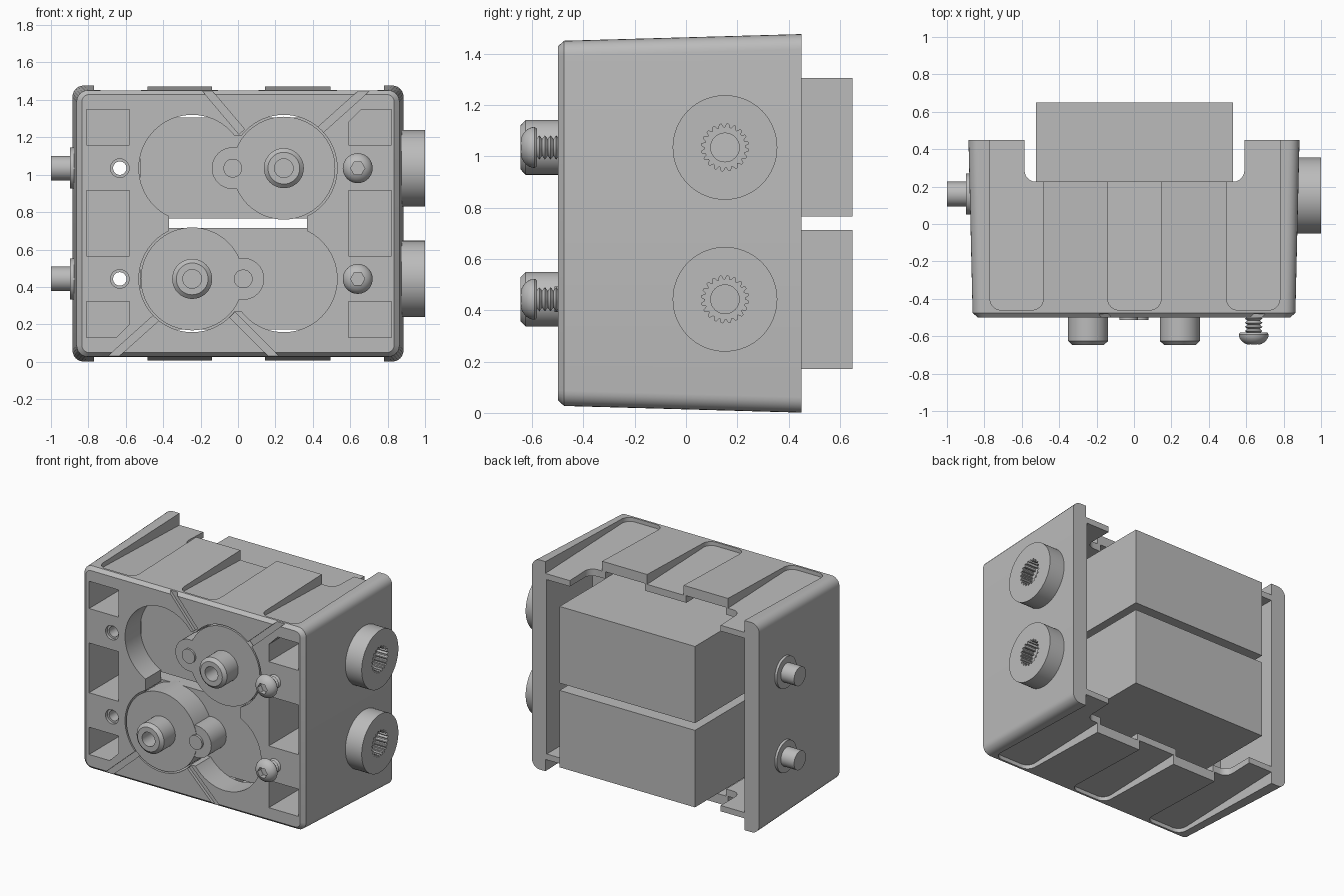
import bpy, bmesh, math
from mathutils import Matrix, Vector

cube = bpy.data.objects.get("Cube")
if cube:
    bpy.data.objects.remove(cube, do_unlink=True)

grey = bpy.data.materials.new("mid grey")
grey.use_nodes = True
grey.diffuse_color = (0.5, 0.5, 0.5, 1)
grey.node_tree.nodes["Principled BSDF"].inputs["Base Color"].default_value = (0.5, 0.5, 0.5, 1)

FRONT = Matrix.Rotation(math.pi / 2, 4, 'X')
LEFT = Matrix.Rotation(math.pi / 2, 4, 'Y')
RIGHT = Matrix.Rotation(-math.pi / 2, 4, 'Y')
UPPER, LOWER = 1.035, 0.443
MID = (UPPER + LOWER) / 2


def loft(name, rings, matrix=None):
    """Closed skin through equal-length rings, capped at both ends."""
    bm = bmesh.new()
    loops = [[bm.verts.new(p) for p in ring] for ring in rings]
    n = len(loops[0])
    for a, b in zip(loops, loops[1:]):
        for i in range(n):
            j = (i + 1) % n
            bm.faces.new((a[i], a[j], b[j], b[i]))
    bm.faces.new(loops[0][::-1])
    bm.faces.new(loops[-1])
    bmesh.ops.recalc_face_normals(bm, faces=bm.faces)
    mesh = bpy.data.meshes.new(name)
    bm.to_mesh(mesh)
    bm.free()
    if matrix:
        mesh.transform(matrix)
    mesh.materials.append(grey)
    obj = bpy.data.objects.new(name, mesh)
    bpy.context.collection.objects.link(obj)
    return obj


def circle(cx, cy, r, n=48):
    return [(cx + r * math.cos(math.tau * i / n), cy + r * math.sin(math.tau * i / n)) for i in range(n)]


def rect(x0, x1, y0, y1):
    return [(x0, y0), (x1, y0), (x1, y1), (x0, y1)]


def rounded(x0, x1, y0, y1, r, n=6):
    pts = []
    corners = [(x1 - r, y1 - r), (x0 + r, y1 - r), (x0 + r, y0 + r), (x1 - r, y0 + r)]
    for k, (cx, cy) in enumerate(corners):
        for i in range(n + 1):
            a = math.pi / 2 * (k + i / n)
            pts.append((cx + r * math.cos(a), cy + r * math.sin(a)))
    return pts


def prism(name, outline, axis, a, b):
    put = {'x': lambda p, t: (t, p[0], p[1]),
           'y': lambda p, t: (p[0], t, p[1]),
           'z': lambda p, t: (p[0], p[1], t)}[axis]
    return loft(name, [[put(p, t) for p in outline] for t in (a, b)])


def lathe(name, profile, at, turn, n=40):
    rings = [[(x, y, t) for x, y in circle(0, 0, r, n)] for r, t in profile]
    return loft(name, rings, Matrix.Translation(at) @ turn)


def cut(target, cutter):
    mod = target.modifiers.new("cut", 'BOOLEAN')
    mod.operation = 'DIFFERENCE'
    mod.solver = 'EXACT'
    mod.object = cutter
    bpy.context.view_layer.objects.active = target
    bpy.ops.object.modifier_apply(modifier=mod.name)
    bpy.data.objects.remove(cutter, do_unlink=True)


def carve(target, outline, axis, a, b):
    cut(target, prism("cutter", outline, axis, a, b))


# Tapered housing shell with a chamfered front rim
shell = []
for y, hw, hh, r in ((-0.5, 0.835, 0.69, 0.04), (-0.475, 0.863, 0.712, 0.06), (0.45, 0.885, 0.738, 0.06)):
    shell.append([(x, y, z + MID) for x, z in rounded(-hw, hw, -hh, hh, r)])
housing = loft("housing", shell)

# Hollow interior, open at the back
carve(housing, rect(-0.56, 0.56, 0.125, 1.353), 'y', -0.33, 0.7)
carve(housing, rect(-0.77, 0.77, 0.125, 1.353), 'y', -0.07, 0.7)
for x0, x1 in ((-0.47, -0.16), (0.16, 0.47)):
    carve(housing, rect(x0, x1, 0.075, 1.403), 'y', -0.3, 0.7)

# Channels on the top and bottom, deeper towards the back
for x0, x1 in ((-0.77, -0.485), (-0.14, 0.145), (0.495, 0.78)):
    for side in (1, -1):
        channel = prism("cutter", rounded(x0, x1, -0.46, 0.8, 0.06), 'z', 0.685, 0.9)
        for v in channel.data.vertices:
            v.co.z = MID + side * (v.co.z - 0.033 * (v.co.y + 0.46))
        if side < 0:
            channel.data.flip_normals()
        cut(housing, channel)

# Rear notch between the side walls
carve(housing, rounded(-0.585, 0.59, 0.226, 0.9, 0.06), 'z', -0.2, 1.7)

# Clover-shaped front opening
for z in (UPPER, LOWER):
    for x in (-0.245, 0.245):
        carve(housing, circle(x, z, 0.285, 64), 'y', -0.7, -0.25)
carve(housing, rect(-0.37, 0.37, 0.6, 0.88), 'y', -0.7, -0.25)
carve(housing, rect(-0.08, 0.08, 0.27, 1.208), 'y', -0.7, -0.25)

# Deep front pockets; two have a clipped corner
for x0, x1 in ((-0.81, -0.58), (0.59, 0.82)):
    for z0, z1 in ((0.13, 0.322), (0.565, 0.915), (1.158, 1.35)):
        outline = rect(x0, x1, z0, z1)
        if x0 > 0 and z0 > 1:
            outline[3:] = [(x0 + 0.07, z1), (x0, z1 - 0.07)]
        if x0 < 0 and z1 < 0.5:
            outline[1:2] = [(x1 - 0.07, z0), (x1, z0 + 0.07)]
        carve(housing, outline, 'y', -0.7, -0.11)

# Diagonal grooves in the front face
for start, end in (((-0.2, 1.49), (0.02, 1.23)), ((0.72, 1.49), (0.43, 1.23)),
                   ((-0.71, -0.01), (-0.42, 0.25)), ((0.23, -0.01), (-0.03, 0.25))):
    a, b = Vector(start), Vector(end)
    side = (b - a).orthogonal().normalized() * 0.02
    carve(housing, [a - side, b - side, b + side, a + side], 'y', -0.7, -0.48)

# Screw holes on one side
for z in (UPPER, LOWER):
    carve(housing, circle(-0.632, z, 0.036, 24), 'y', -0.7, 0.1)
    carve(housing, circle(-0.632, z, 0.05, 24), 'y', -0.7, -0.48)

parts = [housing]

# Two motors, the lower one turned end for end
for label, z, d, z0, z1 in (("upper", UPPER, 1, 0.765, 1.305), ("lower", LOWER, -1, 0.172, 0.714)):
    parts.append(prism(label + "_motor_body", rect(-0.525, 0.53, z0, z1), 'y', -0.33, 0.65))
    tab = prism(label + "_motor_tabs", rect(-0.735, 0.735, z - 0.24, z + 0.24), 'y', -0.068, -0.01)
    carve(tab, circle(-0.632, z, 0.036, 24), 'y', -0.3, 0.3)
    parts.append(tab)
    x, small = 0.245 * d, -0.028 * d
    parts.append(lathe(label + "_gear_cover", [(0.275, -0.2), (0.275, 0)], (x, -0.5, z), FRONT, 64))
    parts.append(lathe(label + "_idler_cover", [(0.112, -0.2), (0.112, 0)], (small, -0.497, z), FRONT))
    parts.append(lathe(label + "_idler_pin", [(0.05, -0.1), (0.05, 0.013)], (small, -0.5, z), FRONT))
    parts.append(lathe(label + "_output_shaft",
                       [(0.107, -0.05), (0.107, 0.125), (0.085, 0.146), (0.05, 0.146), (0.05, 0.01)],
                       (x, -0.5, z), FRONT))

for label, z in (("upper", UPPER), ("lower", LOWER)):
    # Button-head screw with a hex socket and ridged thread
    dome = [(0.08 * math.cos(a), 0.09 + 0.06 * math.sin(a)) for a in [math.pi / 2 * i / 8 for i in range(7)]]
    head = lathe(label + "_screw_head", [(0.072, 0.08)] + dome, (0.64, -0.5, z), FRONT)
    carve(head, circle(0.64, z, 0.038, 6), 'y', -0.7, -0.605)
    thread = [(0.033 if i % 2 else 0.047, -0.06 + i * 0.011) for i in range(14)]
    parts += [head, lathe(label + "_screw_thread", thread, (0.64, -0.5, z), FRONT, 24)]

    # Knob with a toothed bore
    knob = lathe(label + "_knob", [(0.204, 0), (0.204, 0.14)], (0.86, 0.152, z), LEFT, 64)
    teeth = [(0.152 + r * math.cos(a), z + r * math.sin(a))
             for r, a in [(0.078 if i % 4 < 2 else 0.092, math.tau * i / 80) for i in range(80)]]
    carve(knob, teeth, 'x', 0.91, 1.1)
    carve(knob, circle(0.152, z, 0.056, 32), 'x', 0.875, 1.1)
    parts.append(knob)

    # Stepped pivot pin on the opposite wall
    parts.append(lathe(label + "_pivot_pin", [(0.11, 0), (0.11, 0.037), (0.066, 0.037), (0.066, 0.14)],
                       (-0.86, 0.16, z), RIGHT))

# Smooth round surfaces, keep edges crisp
for obj in bpy.context.selected_objects:
    obj.select_set(False)
for obj in parts:
    obj.select_set(True)
bpy.context.view_layer.objects.active = housing
bpy.ops.object.shade_smooth_by_angle(angle=math.radians(30))
